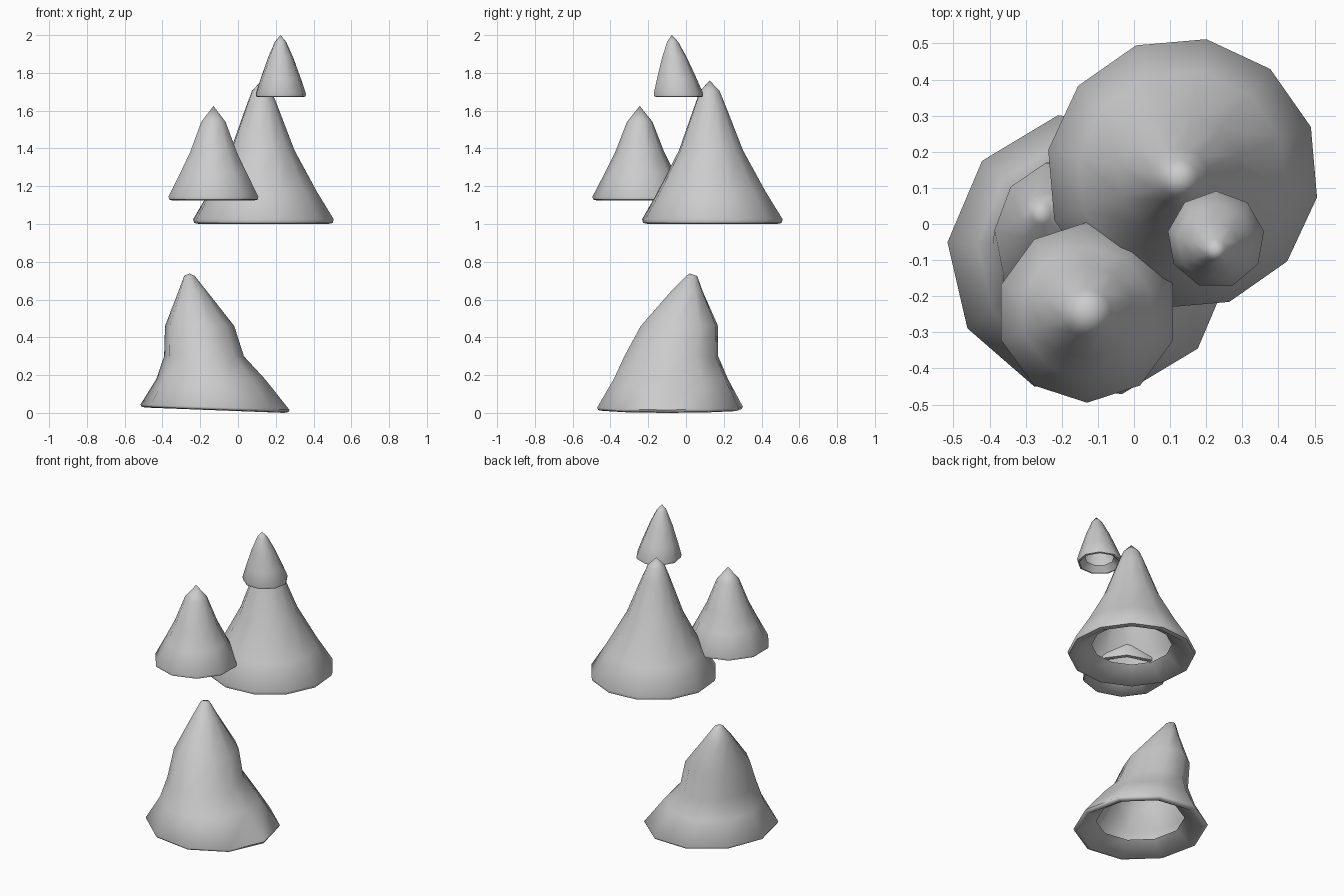
import bpy, bmesh
from math import sin, cos, radians

if "Cube" in bpy.data.objects:
    bpy.data.objects.remove(bpy.data.objects["Cube"])


def loft(name, sides, phase, rings, tip):
    """Skin a stack of rings (x, y, z, rx, ry, tilt), closed by a tip point and open at the bottom."""
    bm = bmesh.new()
    loops = []
    for x, y, z, rx, ry, tilt in rings:
        loop = []
        for i in range(sides):
            a = radians(phase + 360 * i / sides)
            loop.append(bm.verts.new((x + rx * cos(a), y + ry * sin(a), z - tilt * cos(a))))
        loops.append(loop)
    for lo, hi in zip(loops, loops[1:]):
        for i in range(sides):
            j = (i + 1) % sides
            bm.faces.new((lo[i], lo[j], hi[j], hi[i]))
    top = bm.verts.new(tip)
    for i in range(sides):
        bm.faces.new((loops[-1][i], loops[-1][(i + 1) % sides], top))
    mesh = bpy.data.meshes.new(name)
    bm.to_mesh(mesh)
    bm.free()
    ob = bpy.data.objects.new(name, mesh)
    bpy.context.collection.objects.link(ob)
    bpy.ops.object.select_all(action='DESELECT')
    ob.select_set(True)
    bpy.context.view_layer.objects.active = ob
    bpy.ops.object.shade_smooth_by_angle(angle=radians(60))
    return ob


def cone(name, sides, phase, base, tip, profile):
    """Cone whose ring centres slide from base to tip; profile is (radius, z)."""
    z0 = profile[1][1]
    rings = []
    for r, z in profile:
        t = max(0, (z - z0) / (tip[2] - z0)) if r else 1
        rings.append((base[0] + (tip[0] - base[0]) * t,
                      base[1] + (tip[1] - base[1]) * t, z, r, r, 0))
    return loft(name, sides, phase, rings, tip)


# Large upper foliage: folded-in underside first, then the outer slope
cone("large_upper_foliage", 12, 20, (0.135, 0.14), (0.125, 0.125, 1.76),
     [(0.235, 1.075), (0.345, 1.0), (0.372, 1.005), (0.378, 1.025), (0.29, 1.17),
      (0.172, 1.39), (0.082, 1.63), (0.052, 1.705)])

# Side foliage
cone("side_foliage", 10, -90, (-0.13, -0.245), (-0.13, -0.245, 1.625),
     [(0.155, 1.18), (0.23, 1.125), (0.247, 1.13), (0.25, 1.145), (0.185, 1.27),
      (0.13, 1.38), (0.068, 1.54)])

# Small top foliage
cone("top_foliage", 9, 90, (0.227, -0.042), (0.225, -0.075, 2.0),
     [(0.085, 1.71), (0.122, 1.672), (0.133, 1.675), (0.135, 1.69), (0.108, 1.77),
      (0.068, 1.88), (0.03, 1.965)])

# Leaning lower foliage
loft("lower_foliage", 10, 175,
     [(-0.12, -0.085, 0.08, 0.26, 0.26, 0.012),
      (-0.12, -0.085, 0.014, 0.365, 0.365, 0.014),
      (-0.122, -0.085, 0.018, 0.39, 0.39, 0.014),
      (-0.122, -0.085, 0.03, 0.396, 0.396, 0.014),
      (-0.145, -0.08, 0.18, 0.288, 0.31, 0),
      (-0.18, -0.078, 0.30, 0.212, 0.255, 0),
      (-0.203, -0.035, 0.46, 0.184, 0.21, 0),
      (-0.24, 0.005, 0.645, 0.075, 0.085, 0),
      (-0.257, 0.03, 0.725, 0.028, 0.03, 0)],
     (-0.257, 0.02, 0.738))
